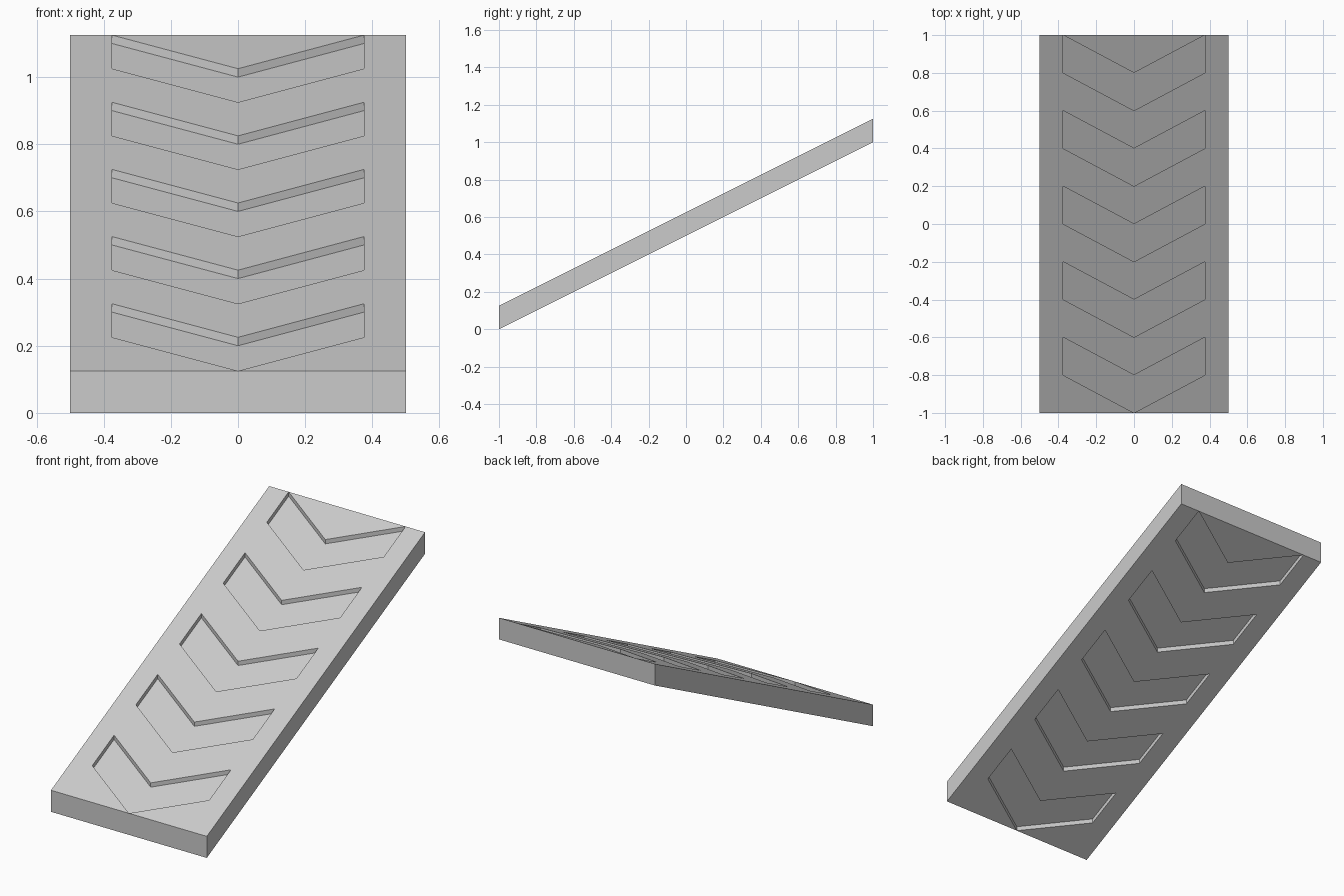
import bpy
import bmesh

cube = bpy.data.objects.get("Cube")
if cube:
    bpy.data.objects.remove(cube, do_unlink=True)

HALF_WIDTH, WING, THICK, DEPTH, STEP, ROWS = 0.5, 0.375, 0.125, 0.025, 0.2, 10

grey = bpy.data.materials.new("light grey")
grey.use_nodes = True
grey.diffuse_color = (0.6, 0.6, 0.6, 1)
grey.node_tree.nodes["Principled BSDF"].inputs["Base Color"].default_value = (0.6, 0.6, 0.6, 1)

bm = bmesh.new()


def face(points, flip=False):
    if flip:
        points = points[::-1]
    bm.faces.new([bm.verts.new(p) for p in points])


def on_slope(x, row, lift):
    """Point on the slope, raised vertically by lift."""
    y = -1 + STEP * row
    return (x, y, (y + 1) / 2 + lift)


def skin(lift, inward, flip):
    """One half of a sloping face with sunken chevrons."""
    def p(x, row, sunk=0):
        return on_slope(x, row, lift + inward * sunk)

    # Plain border strip and end triangles
    face([p(HALF_WIDTH, 0), p(HALF_WIDTH, ROWS)]
         + [p(WING, r) for r in range(ROWS, -1, -1)], flip)
    face([p(0, 0), p(WING, 0), p(WING, 1)], flip)
    face([p(0, ROWS - 1), p(WING, ROWS), p(0, ROWS)], flip)

    # Slanted bands, every other one sunken
    for r in range(ROWS - 1):
        corners = [(0, r), (WING, r + 1), (WING, r + 2), (0, r + 1)]
        sunk = DEPTH if r % 2 == 0 else 0
        face([p(*c, sunk) for c in corners], flip)
        if sunk:
            for a, b in zip(corners[:3], corners[1:]):
                face([p(*a), p(*b), p(*b, sunk), p(*a, sunk)], flip)


skin(THICK, -1, False)
skin(0, 1, True)

# Ends and outer side
for row, flip in ((0, False), (ROWS, True)):
    face([on_slope(0, row, 0), on_slope(WING, row, 0), on_slope(HALF_WIDTH, row, 0),
          on_slope(HALF_WIDTH, row, THICK), on_slope(WING, row, THICK),
          on_slope(0, row, THICK)], flip)
face([on_slope(HALF_WIDTH, 0, 0), on_slope(HALF_WIDTH, ROWS, 0),
      on_slope(HALF_WIDTH, ROWS, THICK), on_slope(HALF_WIDTH, 0, THICK)])

bmesh.ops.remove_doubles(bm, verts=bm.verts, dist=0.0001)
mesh = bpy.data.meshes.new("ramp")
bm.to_mesh(mesh)
bm.free()
mesh.materials.append(grey)

ramp = bpy.data.objects.new("ramp", mesh)
bpy.context.collection.objects.link(ramp)
mirror = ramp.modifiers.new("Mirror", 'MIRROR')
mirror.merge_threshold = 0.0001
